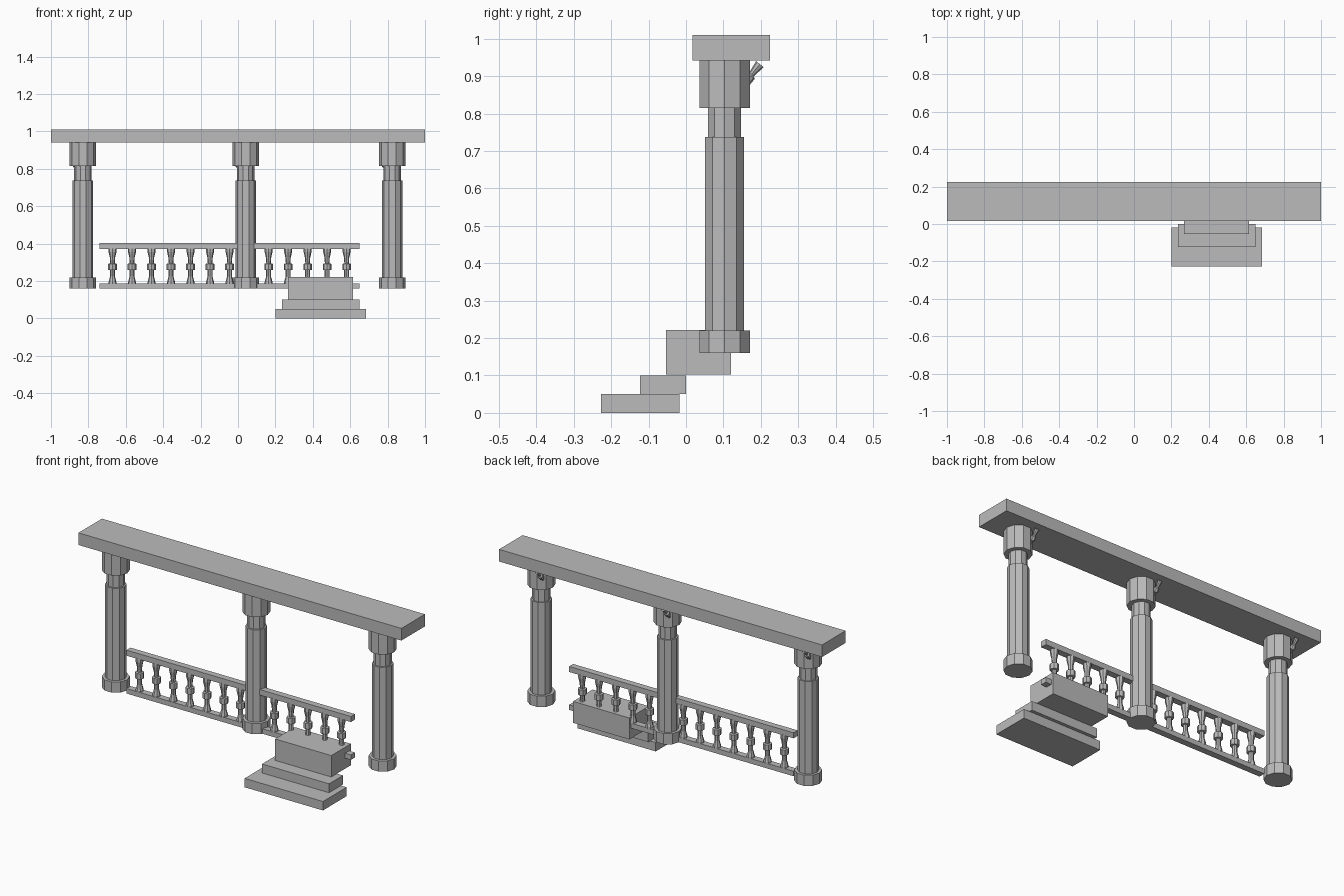
import bpy, bmesh, math
from mathutils import Vector

cube = bpy.data.objects.get("Cube")
if cube:
    bpy.data.objects.remove(cube, do_unlink=True)

stone = bpy.data.materials.new("grey stone")
stone.use_nodes = True
GREY = (0.5, 0.5, 0.5, 1)
stone.diffuse_color = GREY
stone.node_tree.nodes["Principled BSDF"].inputs["Base Color"].default_value = GREY


def finish(name, bm):
    mesh = bpy.data.meshes.new(name)
    bmesh.ops.recalc_face_normals(bm, faces=bm.faces)
    bm.to_mesh(mesh)
    bm.free()
    mesh.materials.append(stone)
    obj = bpy.data.objects.new(name, mesh)
    bpy.context.collection.objects.link(obj)
    return obj


def box(name, x, y, z):
    """Block from (low, high) pairs on each axis."""
    bm = bmesh.new()
    bmesh.ops.create_cube(bm, size=1)
    for v in bm.verts:
        v.co = Vector([(lo + hi) / 2 + c * (hi - lo)
                       for c, (lo, hi) in zip(v.co, (x, y, z))])
    return finish(name, bm)


def turned(name, profile, location, sides=10):
    """Faceted solid of revolution from (radius, height) points."""
    bm = bmesh.new()
    rings = []
    for r, z in profile:
        rings.append([bm.verts.new((r * math.cos(math.tau * i / sides),
                                    r * math.sin(math.tau * i / sides), z))
                      for i in range(sides)])
    for a, b in zip(rings, rings[1:]):
        for i in range(sides):
            j = (i + 1) % sides
            bm.faces.new((a[i], a[j], b[j], b[i]))
    bm.faces.new(rings[0])
    bm.faces.new(rings[-1])
    obj = finish(name, bm)
    obj.location = location
    return obj


# Top beam
COLUMN_Y = 0.103
box("beam", (-1, 1), (0.017, 0.225), (0.942, 1.01))

# Columns with base, shaft, neck and capital
column = [(0.071, 0.16), (0.071, 0.22), (0.055, 0.22), (0.055, 0.737),
          (0.0465, 0.737), (0.0465, 0.815), (0.071, 0.815), (0.071, 0.942)]
# Small turned brace behind each capital, leaning back to the beam
brace = [(0.012, 0), (0.012, 0.03), (0.008, 0.06), (0.008, 0.09),
         (0.014, 0.095), (0.014, 0.115), (0.008, 0.12), (0.013, 0.155)]
for side, x in (("right", -0.829), ("middle", 0.041), ("left", 0.824)):
    turned(side + "_column", column, (x, COLUMN_Y, 0))
    arm = turned(side + "_brace", brace, (x - 0.042, 0.1, 0.812), 8)
    arm.rotation_euler.x = -math.radians(39)

# Railing
RAIL_Y = 0.088
rail_depth = (RAIL_Y - 0.018, RAIL_Y + 0.018)
box("top_rail", (-0.74, 0.65), rail_depth, (0.372, 0.403))
box("bottom_rail", (-0.74, 0.65), rail_depth, (0.16, 0.188))

# Balusters
baluster = [(0.021, 0.185), (0.021, 0.195), (0.013, 0.225), (0.013, 0.258),
            (0.023, 0.26), (0.023, 0.292), (0.012, 0.294), (0.014, 0.325),
            (0.021, 0.355), (0.021, 0.375)]
for i in range(13):
    turned("baluster", baluster, (-0.671 + 0.1043 * i, RAIL_Y, 0), 8)

# Steps
box("bottom_step", (0.2, 0.685), (-0.227, -0.018), (0, 0.05))
box("middle_step", (0.235, 0.65), (-0.123, 0), (0.05, 0.1))
box("top_step", (0.267, 0.615), (-0.053, 0.12), (0.102, 0.222))
